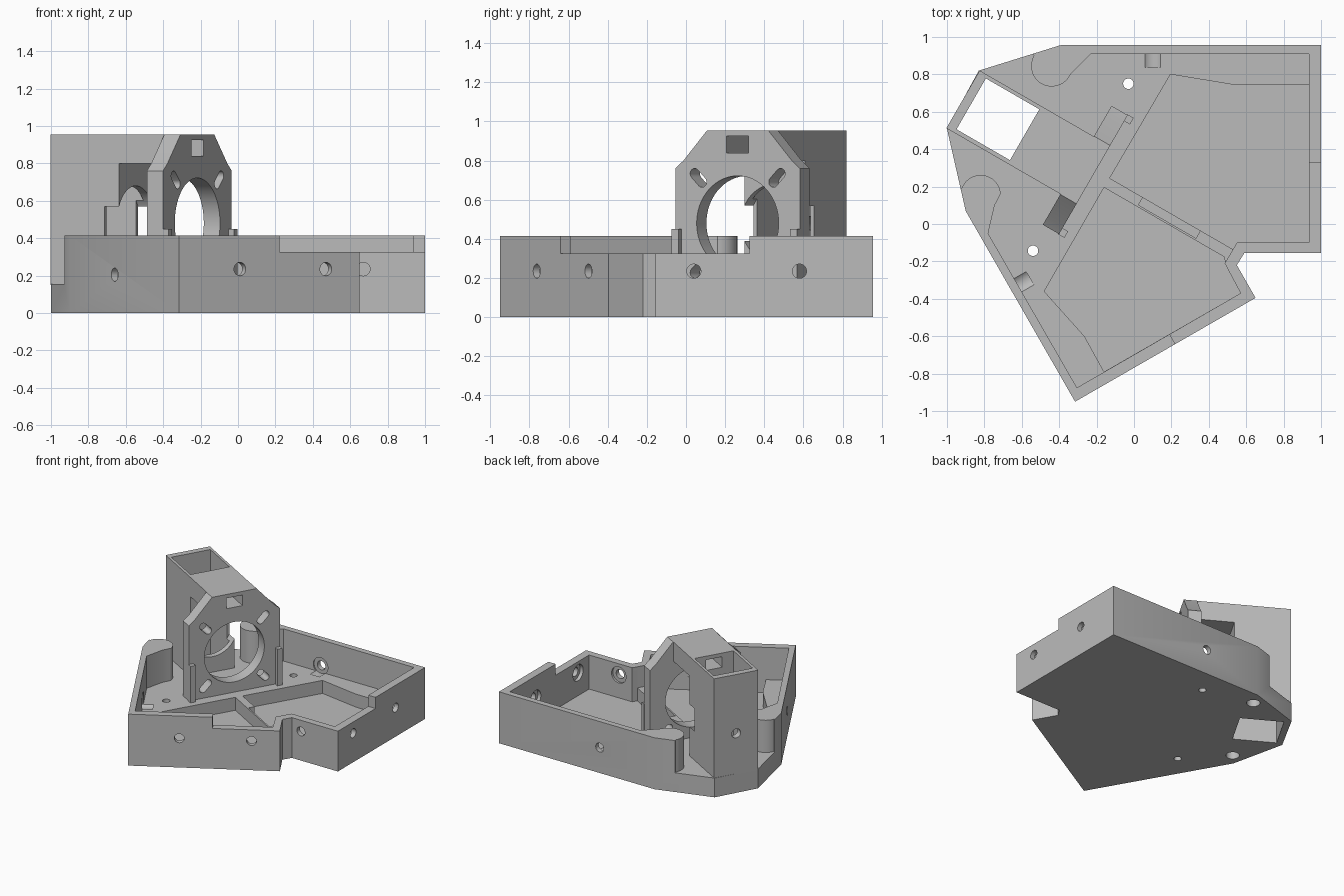
import bpy, bmesh, math
from mathutils import Matrix, Vector

if "Cube" in bpy.data.objects:
    bpy.data.objects.remove(bpy.data.objects["Cube"])

grey = bpy.data.materials.new("light_grey")
grey.diffuse_color = (0.5, 0.5, 0.5, 1)
grey.use_nodes = True
grey.node_tree.nodes["Principled BSDF"].inputs["Base Color"].default_value = grey.diffuse_color

# Tower frame: local x runs along the tower axis, local y across it
TURN = Matrix.Rotation(math.radians(-30), 4, 'Z')
MID = 0.12          # tower centre line, local y
AXIS_Z = 0.48       # height of the ring centre
FLOOR, WALL, LOW = 0.155, 0.415, 0.325


def finish(bm, name, matrix):
    bmesh.ops.recalc_face_normals(bm, faces=bm.faces)
    me = bpy.data.meshes.new(name)
    bm.to_mesh(me)
    bm.free()
    me.transform(matrix)
    me.materials.append(grey)
    ob = bpy.data.objects.new(name, me)
    bpy.context.collection.objects.link(ob)
    return ob


def prism(name, pts, lo, hi, matrix=Matrix()):
    """Polygon extruded along local z."""
    bm = bmesh.new()
    face = bm.faces.new([bm.verts.new((x, y, lo)) for x, y in pts])
    new = bmesh.ops.extrude_face_region(bm, geom=[face])["geom"]
    bmesh.ops.translate(bm, vec=(0, 0, hi - lo),
                        verts=[g for g in new if isinstance(g, bmesh.types.BMVert)])
    return finish(bm, name, matrix)


def block(name, u0, u1, v0, v1, z0, z1):
    """Box in the tower frame."""
    return prism(name, [(u0, v0), (u1, v0), (u1, v1), (u0, v1)], z0, z1, TURN)


def rod(name, start, end, r, n=48):
    start, end = Vector(start), Vector(end)
    d = end - start
    bm = bmesh.new()
    bmesh.ops.create_cone(bm, cap_ends=True, segments=n, radius1=r, radius2=r, depth=d.length)
    rot = d.to_track_quat('Z', 'Y').to_matrix().to_4x4()
    return finish(bm, name, Matrix.Translation((start + end) / 2) @ rot)


def boolean(target, tools, op='DIFFERENCE'):
    bpy.context.view_layer.objects.active = target
    for tool in tools:
        mod = target.modifiers.new("bool", 'BOOLEAN')
        mod.operation, mod.object, mod.solver = op, tool, 'EXACT'
        bpy.ops.object.modifier_apply(modifier=mod.name)
        bpy.data.objects.remove(tool)


def arc(cx, cy, r, a0, a1, n=18):
    angles = [math.radians(a0 + (a1 - a0) * i / n) for i in range(n + 1)]
    return [(cx + r * math.cos(a), cy + r * math.sin(a)) for a in angles]


# ---- Tray: outline, raised floor, two pockets ----
tray = prism("tray", [(-.39, .957), (1, .957), (1, -.155), (.59, -.155), (.55, -.22), (.65, -.395),
                      (-.315, -.95), (-.9, .07), (-1, .51), (-.83, .82)], 0, WALL)

interior = ([(-.23, .91), (.935, .91), (.935, -.1), (.55, -.1), (.485, -.21), (.57, -.37),
             (-.305, -.875), (-.78, -.05), (-.745, .1)]
            + arc(-.82, .155, .107, 3, 160)
            + [(-1.2, .3), (-1.2, 1.1), (-.65, 1.1)]
            + arc(-.44, .845, .11, 150, 335))
right_pocket = [(-.13, .245), (.195, .8), (.53, .745), (.935, .745), (.935, -.1), (.55, -.1), (.53, -.136)]
left_pocket = [(-.16, .195), (-.48, -.36), (-.265, -.6), (-.16, -.79), (.57, -.37), (.488, -.205), (.482, -.176)]
low_rim = [(1.2, .325), (.7, .325), (.17, -.553), (.27, -.727), (.7, -.9), (1.2, -.9)]
cuts = [prism("cut", interior, FLOOR, 1),
        prism("cut", right_pocket, .05, .3),
        prism("cut", left_pocket, .05, .3),
        prism("cut", low_rim, LOW, 1),
        block("cut", -.03, .325, .1, .2, .1, .3)]       # dip in the divider rib

# Screw holes through the walls, counterbored on the inside: (x, y, z, inward angle)
for x, y, z, ang in [(1, .04, .235, 180), (1, .58, .235, 180), (.67, -.155, .235, 90),
                     (.01, -.763, .235, 120), (.47, -.499, .235, 120),
                     (-.66, -.35, .205, 30), (.1, .957, .205, 270)]:
    p = Vector((x, y, z))
    d = Vector((math.cos(math.radians(ang)), math.sin(math.radians(ang)), 0))
    cuts += [rod("cut", p - d * .05, p + d * .12, .036, 32),
             rod("cut", p + d * .038, p + d * .12, .065, 32)]

# Floor holes and blind holes under the bosses
for x, y, r, top in [(-.03, .75, .028, .3), (-.54, -.143, .028, .3), (-.44, .845, .05, .3), (-.82, .155, .05, .3)]:
    cuts.append(rod("cut", (x, y, -.1), (x, y, top), r, 32))
SHAFT = (-1.075, -.745, -.036, .278)
cuts.append(block("cut", *SHAFT, -.1, 1.1))
boolean(tray, cuts)

# ---- Tower: shaft box, roof bridge and ring plate ----
tower = block("tower", -1.125, -.70, -.058, .298, FLOOR - .005, .955)
roof = block("roof", -.72, -.40, -.058, .298, .8, .955)
half = [(.367, FLOOR - .005), (.367, .76), (.32, .8), (.18, .955)]
profile = [(MID + o, z) for o, z in half] + [(MID - o, z) for o, z in reversed(half)]
# local (a, b, c) -> tower (c, a, b)
STAND = TURN @ Matrix(((0, 0, 1, 0), (1, 0, 0, 0), (0, 1, 0, 0), (0, 0, 0, 1)))
plate = prism("plate", profile, -.42, -.32, STAND)
boolean(tower, [roof, plate], 'UNION')


def along(name, u0, u1, v, z, r, n=64):
    return rod(name, TURN @ Vector((u0, v, z)), TURN @ Vector((u1, v, z)), r, n)


cuts = [block("cut", *SHAFT, 0, 1.1),
        along("cut", -.5, -.2, MID, AXIS_Z, .242),         # main ring
        along("cut", -.79, -.6, MID, AXIS_Z, .2),          # inner arch
        along("cut", -1.2, -1.0, MID, AXIS_Z, .036, 32),   # rear screw hole
        block("cut", -.8, -.2, MID - .065, MID + .065, .84, .925)]  # window
# Diagonal slots at the four plate corners
for sv in (-1, 1):
    for sz in (-1, 1):
        a = math.degrees(math.atan2(sz, sv))
        slot = arc(.03, 0, .027, -90, 90, 10) + arc(-.03, 0, .027, 90, 270, 10)
        m = STAND @ Matrix.Translation((MID + sv * .232, AXIS_Z + sz * .232, 0)) @ Matrix.Rotation(math.radians(a), 4, 'Z')
        cuts.append(prism("cut", slot, -.5, -.2, m))
boolean(tower, cuts)

# ---- Small guide tabs in front of the plate ----
for side, s in (("left", -1), ("right", 1)):
    v = MID + s * .35
    block("guide_tab_" + side, -.325, -.285, v - .02, v + .02, FLOOR - .005, .45)

# ---- Smooth round holes, keep edges sharp ----
for ob in list(bpy.context.scene.objects):
    bpy.ops.object.select_all(action='DESELECT')
    ob.select_set(True)
    bpy.context.view_layer.objects.active = ob
    bpy.ops.object.shade_smooth_by_angle(angle=math.radians(30))
